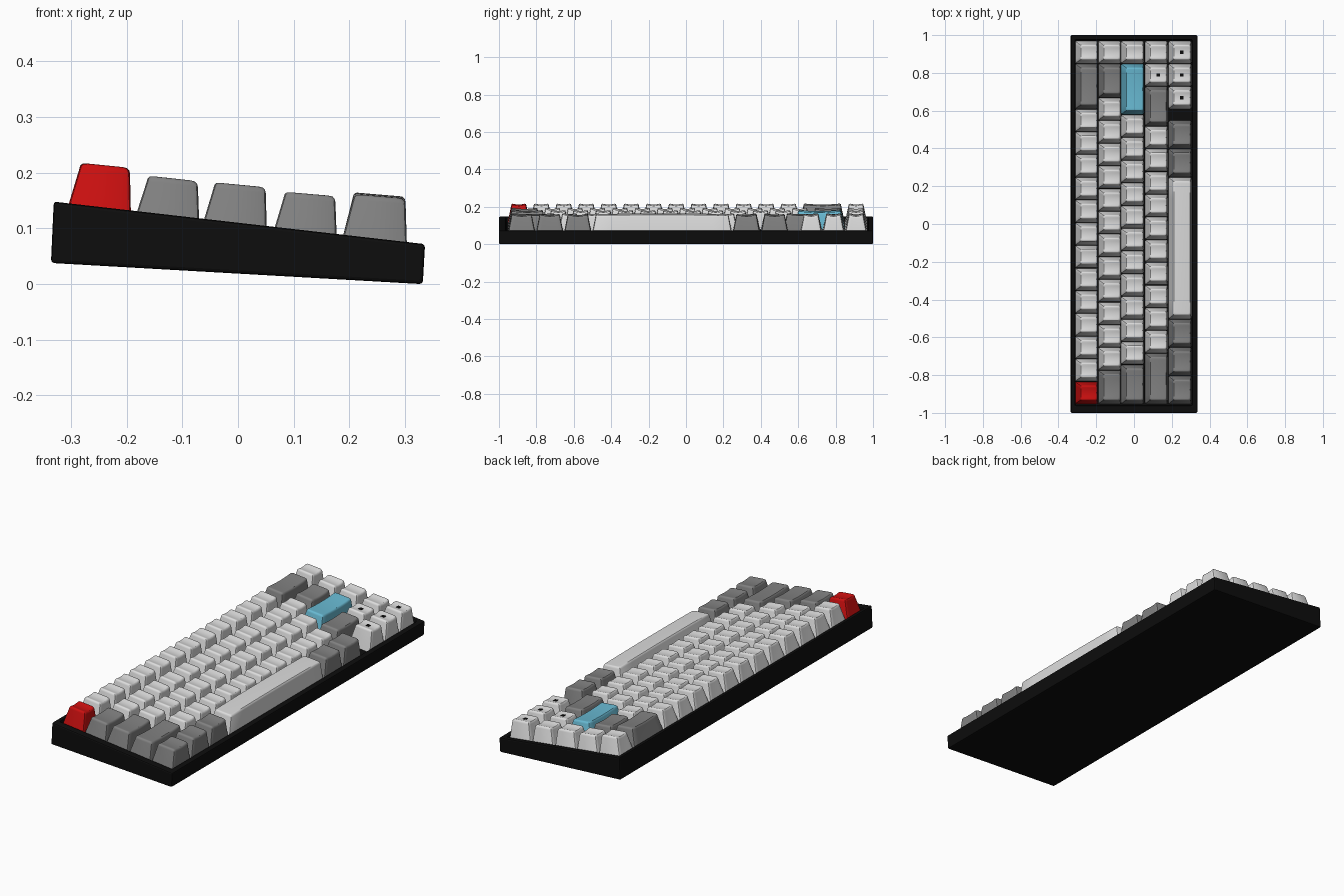
import bpy, bmesh, math

if "Cube" in bpy.data.objects:
    bpy.data.objects.remove(bpy.data.objects["Cube"])

def material(name, rgb):
    m = bpy.data.materials.new(name)
    m.diffuse_color = (*rgb, 1)
    m.use_nodes = True
    m.node_tree.nodes["Principled BSDF"].inputs["Base Color"].default_value = m.diffuse_color
    return m

BLACK = material("case black", (0.004, 0.004, 0.004))
LIGHT = material("light grey", (0.72, 0.72, 0.72))
DARK = material("dark grey", (0.22, 0.22, 0.22))
RED = material("red", (0.60, 0.005, 0.005))
BLUE = material("blue", (0.14, 0.49, 0.65))

def finish(name, bm, mat):
    bmesh.ops.recalc_face_normals(bm, faces=bm.faces)
    me = bpy.data.meshes.new(name)
    bm.to_mesh(me)
    bm.free()
    me.materials.append(mat)
    ob = bpy.data.objects.new(name, me)
    bpy.context.collection.objects.link(ob)
    return ob

def rim(x):
    """Height of the sloping case top."""
    return 0.1103 - 0.1143 * x

# Case: sloped wedge with a sunken tray for the keys
bm = bmesh.new()
def loop4(x0, x1, y0, y1, z0, z1):
    return [bm.verts.new(p) for p in
            ((x0, y0, z0), (x1, y0, z1), (x1, y1, z1), (x0, y1, z0))]
tx0, tx1, ty0, ty1, deep = -0.312, 0.308, -0.962, 0.975, 0.03
loops = [loop4(-0.336, 0.332, -1, 1, 0.038, 0.0),
         loop4(-0.331, 0.336, -1, 1, rim(-0.331), rim(0.336)),
         loop4(tx0, tx1, ty0, ty1, rim(tx0), rim(tx1)),
         loop4(tx0, tx1, ty0, ty1, rim(tx0) - deep, rim(tx1) - deep)]
for a, b in zip(loops, loops[1:]):
    for i in range(4):
        bm.faces.new((a[i], a[(i + 1) % 4], b[(i + 1) % 4], b[i]))
bm.faces.new(loops[0])
bm.faces.new(loops[-1])
case = finish("case", bm, BLACK)
bev = case.modifiers.new("soft edges", 'BEVEL')
bev.width, bev.segments, bev.limit_method = 0.006, 2, 'ANGLE'

def keycap(name, y0, y1, row, mat, sag):
    """Tapered cap: stacked rounded outlines closed by a scooped top."""
    bx0, bx1, tx0, tx1, tz0, tz1 = row
    bm = bmesh.new()
    # (height fraction source, extra inset, drop below the top)
    levels = [(0, 0, 0), (1, 0, 0.010), (1, 0.0015, 0.004), (1, 0.005, 0.0005), (1, 0.009, 0)]
    r, n = 0.008, 8
    rings = []
    for up, inset, drop in levels:
        xa, xb = (tx0, tx1) if up else (bx0, bx1)
        side = 0.018 if up else 0
        xa, xb = xa + inset, xb - inset
        ya, yb = y0 + side + inset, y1 - side - inset
        w = yb - ya
        cols = [(0, r), (0.3 * r, 0.3 * r)]
        cols += [(r + (w - 2 * r) * k / n, 0) for k in range(n + 1)]
        cols += [(w - 0.3 * r, 0.3 * r), (w, r)]
        back, front = [], []
        for d, cut in cols:
            t = 2 * d / w - 1
            for x, out in ((xa + cut, back), (xb - cut, front)):
                if up:
                    f = (x - tx0) / (tx1 - tx0)
                    z = tz0 + (tz1 - tz0) * f - drop - sag * (1 - t * t)
                else:
                    z = rim(x) - 0.025
                out.append(bm.verts.new((x, ya + d, z)))
        rings.append((back, front))
    for (b0, f0), (b1, f1) in zip(rings, rings[1:]):
        lo, hi = b0 + f0[::-1], b1 + f1[::-1]
        m = len(lo)
        for i in range(m):
            j = (i + 1) % m
            bm.faces.new((lo[i], lo[j], hi[j], hi[i]))
    b, f = rings[-1]
    for i in range(len(b) - 1):
        bm.faces.new((b[i], b[i + 1], f[i + 1], f[i]))
    bm.faces.new(rings[0][0] + rings[0][1][::-1])
    return finish(name, bm, mat)

# Row outlines: base back/front x, top back/front x, top back/front height
ROWS = [(-0.311, -0.192, -0.285, -0.194, 0.218, 0.209),
        (-0.189, -0.069, -0.164, -0.072, 0.195, 0.185),
        (-0.068, 0.052, -0.044, 0.050, 0.183, 0.174),
        (0.059, 0.178, 0.082, 0.175, 0.166, 0.158),
        (0.183, 0.304, 0.206, 0.301, 0.162, 0.154)]
# Key widths in key units and colours, from the left end to the right end
W, D = (1, LIGHT), (1.25, DARK)
LAYOUT = [[(1, RED)] + [W] * 12 + [(2, DARK), W],
          [(1.5, DARK)] + [W] * 12 + [(1.5, DARK), W],
          [(1.75, DARK)] + [W] * 11 + [(2.25, BLUE), W],
          [(2.25, DARK)] + [W] * 10 + [(1.75, DARK), W, W],
          [D, D, D, (6.25, LIGHT), D, D, (0.5, None), W, W, W]]
U, START = 0.1202, -0.954
DOTS = {(3, 14), (4, 13), (4, 14), (4, 15)}

keys = []
for r, row in enumerate(LAYOUT):
    pos = 0
    for i, (width, mat) in enumerate(row):
        y0, y1 = START + pos * U + 0.0015, START + (pos + width) * U - 0.0015
        if mat:
            space = width > 6
            sag = -0.003 if space else 0.005
            name = "space_bar" if space else f"key_row{r + 1}_{i + 1}"
            keys.append(keycap(name, y0, y1, ROWS[r], mat, sag))
        # Small dark marker plate on the arrow keys
        if (r, pos) in DOTS:
            _, _, a, b, za, zb = ROWS[r]
            bm = bmesh.new()
            bmesh.ops.create_cube(bm, size=1)
            bmesh.ops.scale(bm, vec=(0.018, 0.018, 0.003), verts=bm.verts)
            dot = finish(f"arrow_mark_{r}_{int(pos)}", bm, BLACK)
            dot.location = ((a + b) / 2, (y0 + y1) / 2, (za + zb) / 2 - 0.0045)
            dot.rotation_euler.y = math.atan2(za - zb, b - a)
        pos += width

# Smooth the caps while keeping their crisp edges
bpy.ops.object.select_all(action='DESELECT')
for k in keys:
    k.select_set(True)
bpy.context.view_layer.objects.active = keys[0]
bpy.ops.object.shade_smooth_by_angle(angle=math.radians(35))
